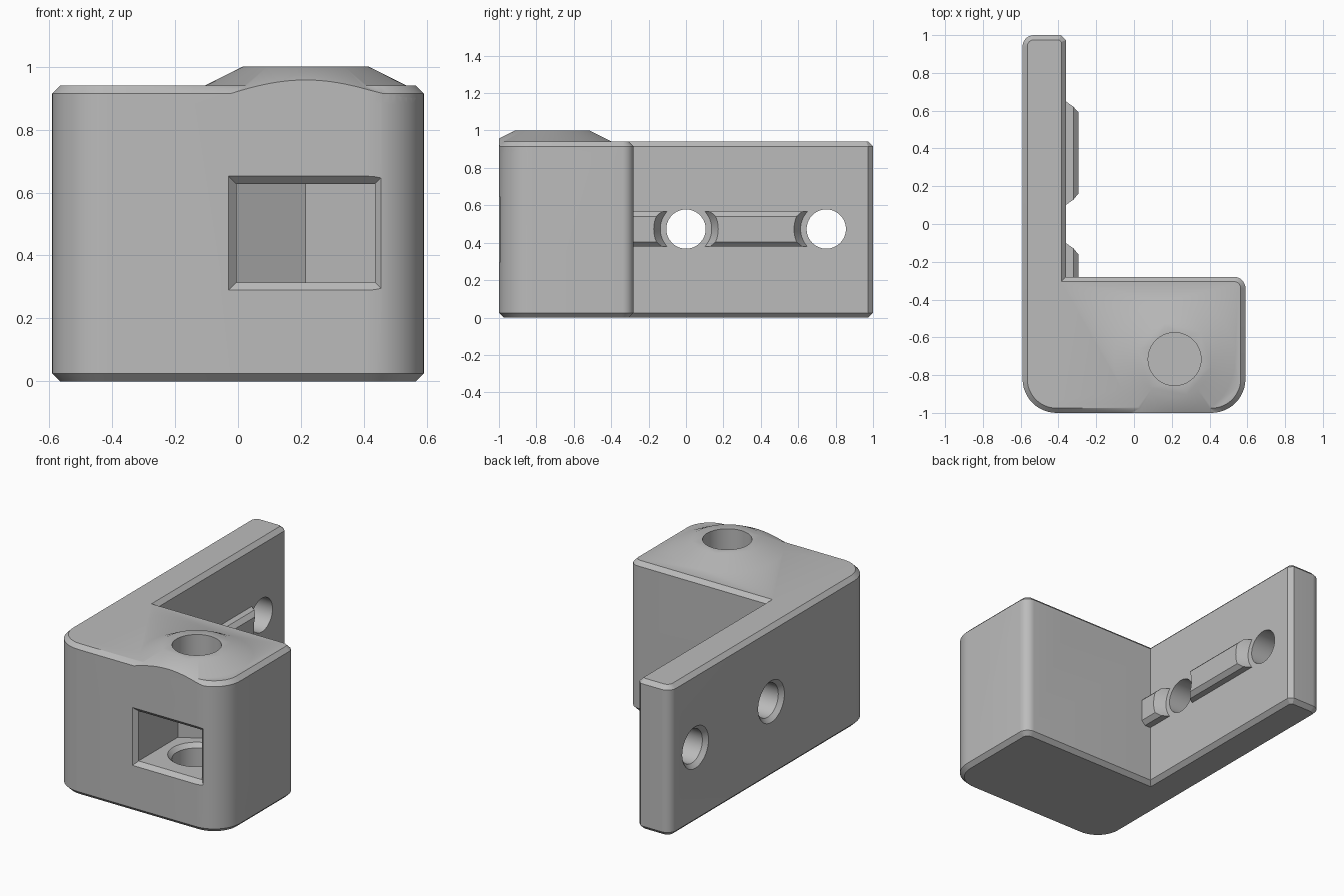
import bpy, bmesh, math
from mathutils import Vector

if "Cube" in bpy.data.objects:
    bpy.data.objects.remove(bpy.data.objects["Cube"])

grey = bpy.data.materials.new("plain grey")
grey.use_nodes = True
grey.diffuse_color = (0.5, 0.5, 0.5, 1)
grey.node_tree.nodes["Principled BSDF"].inputs["Base Color"].default_value = (0.5, 0.5, 0.5, 1)


def loft(name, rings):
    """Closed solid through rings that share one point count."""
    bm = bmesh.new()
    loops = [[bm.verts.new(p) for p in ring] for ring in rings]
    n = len(loops[0])
    for a, b in zip(loops, loops[1:]):
        for i in range(n):
            j = (i + 1) % n
            bm.faces.new((a[i], a[j], b[j], b[i]))
    bm.faces.new(loops[0][::-1])
    bm.faces.new(loops[-1])
    bmesh.ops.recalc_face_normals(bm, faces=bm.faces)
    mesh = bpy.data.meshes.new(name)
    bm.to_mesh(mesh)
    bm.free()
    mesh.materials.append(grey)
    ob = bpy.data.objects.new(name, mesh)
    bpy.context.collection.objects.link(ob)
    return ob


def turned(name, axis, centre, steps, n=64):
    """Round solid along x or z; steps are (position on axis, radius)."""
    rings = []
    for pos, r in steps:
        ring = []
        for i in range(n):
            t = math.tau * i / n
            u, v = centre[0] + r * math.cos(t), centre[1] + r * math.sin(t)
            ring.append((pos, u, v) if axis == "x" else (u, v, pos))
        rings.append(ring)
    return loft(name, rings)


def combine(ob, tool, operation):
    mod = ob.modifiers.new(operation, "BOOLEAN")
    mod.operation, mod.solver, mod.object = operation, "EXACT", tool
    bpy.context.view_layer.objects.active = ob
    bpy.ops.object.modifier_apply(modifier=mod.name)
    bpy.data.objects.remove(tool)


# L-shaped outline: x, y, corner radius, corner segments
CORNERS = [(-0.59, -1, 0.18, 12), (0.59, -1, 0.18, 12), (0.59, -0.28, 0.06, 8),
           (-0.36, -0.28, 0, 0), (-0.36, 1, 0.026, 1), (-0.59, 1, 0.06, 8)]
CHAMFER = 0.025


def outline(inset, z):
    pts = []
    for k, (x, y, r, seg) in enumerate(CORNERS):
        p = Vector((x, y))
        to_prev = (Vector(CORNERS[k - 1][:2]) - p).normalized()
        to_next = (Vector(CORNERS[(k + 1) % len(CORNERS)][:2]) - p).normalized()
        # inward normals of the two edges that meet here
        p += inset * (Vector((to_prev.y, -to_prev.x)) + Vector((-to_next.y, to_next.x)))
        if not seg:
            pts.append((p.x, p.y, z))
            continue
        r = max(r - inset, 0.012)
        c = p + r * (to_prev + to_next)
        for i in range(seg + 1):
            t = math.pi / 2 * i / seg
            q = c - r * (to_next * math.cos(t) + to_prev * math.sin(t))
            pts.append((q.x, q.y, z))
    return pts


# Chamfered body
TOP = 0.94
body = loft("bracket_body", [outline(CHAMFER, 0), outline(0, CHAMFER),
                             outline(0, TOP - CHAMFER), outline(CHAMFER, TOP)])

# Conical boss, trimmed to the body walls
CX, CY = 0.215, -0.715
boss = turned("boss", "z", (CX, CY), [(0.88, 0.44), (1, 0.2)], 96)
combine(boss, loft("boss_trim", [outline(0, 0.8), outline(0, 1.1)]), "INTERSECT")
combine(body, boss, "UNION")

# Nut pocket: half hexagon at the back, open at the front
A = 0.22
S = A / math.sqrt(3)
LOW, HIGH = 0.315, 0.627
plan = [(CX - A, -1.1), (CX + A, -1.1), (CX + A, CY + S), (CX, CY + 2 * S), (CX - A, CY + S)]
combine(body, loft("pocket", [[(x, y, z) for x, y in plan] for z in (LOW, HIGH)]), "DIFFERENCE")


def window(grow, y):
    return [(CX - A - grow, y, LOW - grow), (CX + A + grow, y, LOW - grow),
            (CX + A + grow, y, HIGH + grow), (CX - A - grow, y, HIGH + grow)]


combine(body, loft("window_chamfer", [window(2 * CHAMFER, -1 - CHAMFER),
                                      window(0, -1 + CHAMFER)]), "DIFFERENCE")

# Blind vertical bore, flared at the pocket floor
combine(body, turned("bore", "z", (CX, CY), [(0.1, 0.14), (LOW - 0.025, 0.14), (LOW, 0.165),
                                             (LOW + 0.02, 0.165), (LOW + 0.04, 0.14), (1.1, 0.14)]),
        "DIFFERENCE")

# Guide ribs along the plate: chamfered bar, cut away around the holes
HZ, HALF = 0.473, 0.093
section = [(-0.38, HZ - HALF), (-0.295 - CHAMFER, HZ - HALF), (-0.295, HZ - HALF + CHAMFER),
           (-0.295, HZ + HALF - CHAMFER), (-0.295 - CHAMFER, HZ + HALF), (-0.38, HZ + HALF)]
ribs = loft("guide_ribs", [[(x, y, z) for x, z in section] for y in (-0.3, 0.75)])

# Cross holes with a chamfer on the outer face
for y in (0, 0.75):
    combine(ribs, turned("rib_relief", "x", (y, HZ), [(-0.4, 0.116), (-0.27, 0.186)]), "DIFFERENCE")
    combine(body, turned("cross_hole", "x", (y, HZ), [(-0.62, 0.16), (-0.565, 0.105), (-0.3, 0.105)]),
            "DIFFERENCE")

# Smooth round surfaces, keep edges crisp
bpy.ops.object.select_all(action="DESELECT")
for ob in (body, ribs):
    ob.select_set(True)
bpy.context.view_layer.objects.active = body
bpy.ops.object.shade_smooth_by_angle(angle=math.radians(30))
